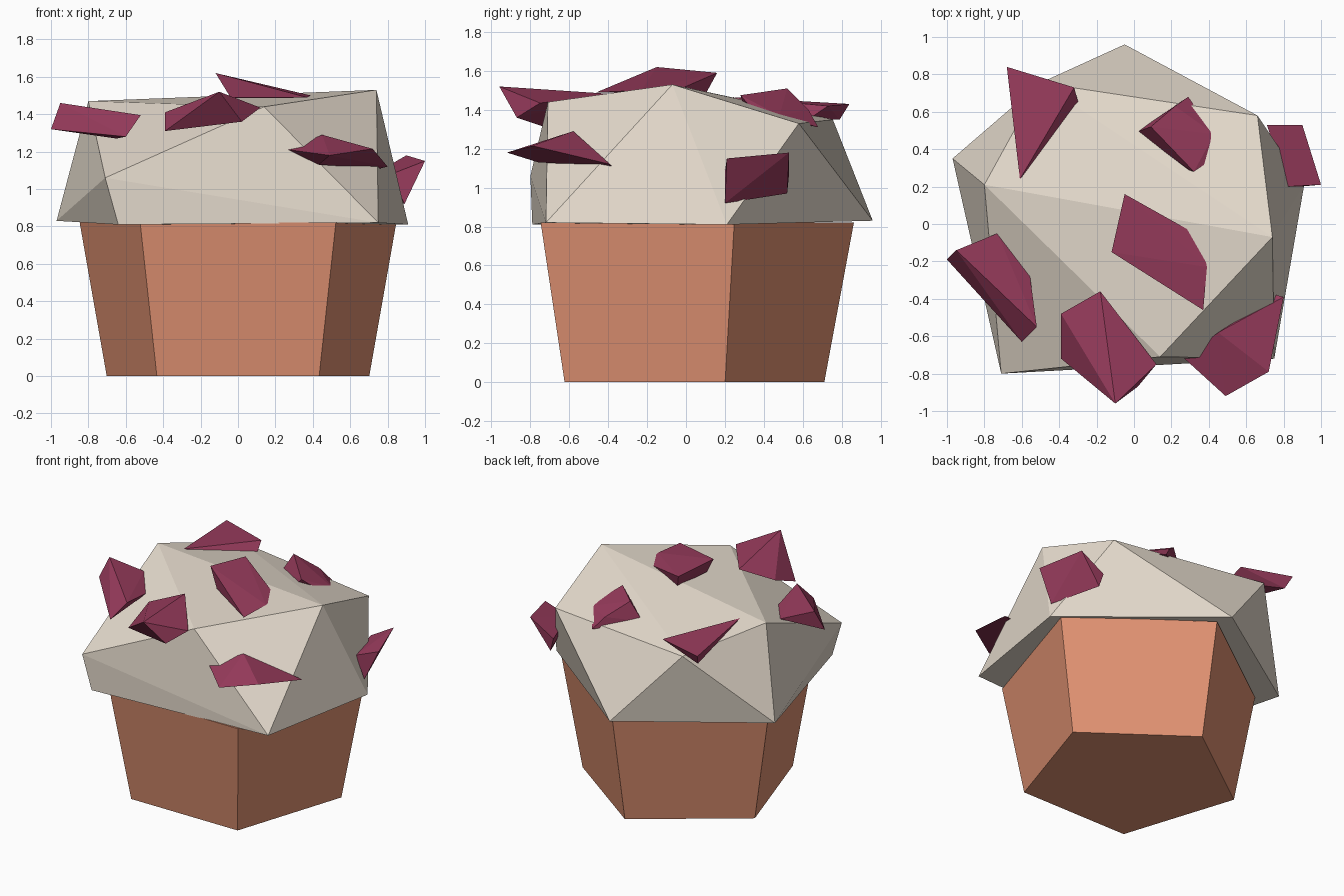
import bpy, bmesh, math


def material(name, rgb):
    m = bpy.data.materials.new(name)
    m.diffuse_color = (*rgb, 1)
    return m


def finish(name, bm, mat):
    bmesh.ops.recalc_face_normals(bm, faces=bm.faces)
    me = bpy.data.meshes.new(name)
    bm.to_mesh(me)
    bm.free()
    me.materials.append(mat)
    ob = bpy.data.objects.new(name, me)
    bpy.context.collection.objects.link(ob)


def chunk(name, points, mat):
    """Faceted lump: the hull around a few corner points."""
    bm = bmesh.new()
    for p in points:
        bm.verts.new(p)
    res = bmesh.ops.convex_hull(bm, input=bm.verts)
    loose = {v for v in res["geom_interior"] if isinstance(v, bmesh.types.BMVert)}
    bmesh.ops.delete(bm, geom=list(loose), context='VERTS')
    finish(name, bm, mat)


cup_mat = material("cup", (0.75, 0.29, 0.17))
icing_mat = material("icing", (0.8, 0.72, 0.62))
berry_mat = material("berry", (0.32, 0.045, 0.11))

# Five-sided tapered cup
bm = bmesh.new()
rings = []
for radius, z in ((0.738, 0.0), (0.89, 0.82)):
    angles = [math.radians(90 + 72 * i) for i in range(5)]
    rings.append([bm.verts.new((radius * math.cos(a), radius * math.sin(a) - 0.027, z))
                  for a in angles])
for i in range(5):
    j = (i + 1) % 5
    bm.faces.new((rings[0][i], rings[0][j], rings[1][j], rings[1][i]))
bm.faces.new(rings[0])
bm.faces.new(rings[1])
finish("cup", bm, cup_mat)

# Faceted icing dome
chunk("icing", [
    (-0.05, 0.96, 0.83), (-0.97, 0.35, 0.83), (-0.64, -0.79, 0.81),
    (0.75, -0.72, 0.82), (0.91, 0.21, 0.81), (-0.71, -0.80, 1.06),
    (0.14, -0.71, 1.44), (0.74, -0.07, 1.53), (0.66, 0.58, 1.33),
    (-0.50, 0.755, 1.35), (-0.80, 0.21, 1.47)], icing_mat)

# Fruit pieces scattered over the icing
pieces = {
    "back_left": [(-.68, .84, 1.43), (-.61, .24, 1.465), (-.32, .73, 1.42),
                  (-.29, .62, 1.345), (-.65, .79, 1.35)],
    "back": [(.09, .52, 1.51), (.32, .28, 1.475), (.01, .49, 1.37), (.29, .68, 1.31),
             (.43, .48, 1.37), (.44, .36, 1.38), (.26, .30, 1.41), (.22, .63, 1.40)],
    "right": [(1.0, .21, 1.15), (.90, .53, 1.18), (.82, .20, 1.08),
              (.89, .20, .92), (.74, .52, .97), (.71, .53, 1.07)],
    "left": [(-.95, -.14, 1.46), (-.52, -.55, 1.395), (-.60, -.63, 1.28),
             (-1.0, -.19, 1.32), (-.73, -.05, 1.38), (-.56, -.25, 1.345),
             (-.65, -.50, 1.27)],
    "front": [(-.10, -.96, 1.52), (-.18, -.36, 1.48), (.12, -.75, 1.435),
              (.02, -.87, 1.36), (-.39, -.72, 1.31), (-.39, -.48, 1.41)],
    "front_right": [(.49, -.92, 1.18), (.27, -.72, 1.21), (.45, -.58, 1.29),
                    (.72, -.79, 1.215), (.80, -.39, 1.12), (.76, -.38, 1.11),
                    (.43, -.76, 1.13)],
    "top": [(-.12, -.15, 1.62), (-.05, .16, 1.59), (.36, -.07, 1.49),
            (.39, -.23, 1.50), (.37, -.46, 1.49), (-.04, -.19, 1.49), (0, .10, 1.48)],
}
for place, pts in pieces.items():
    chunk("fruit_piece_" + place, pts, berry_mat)
